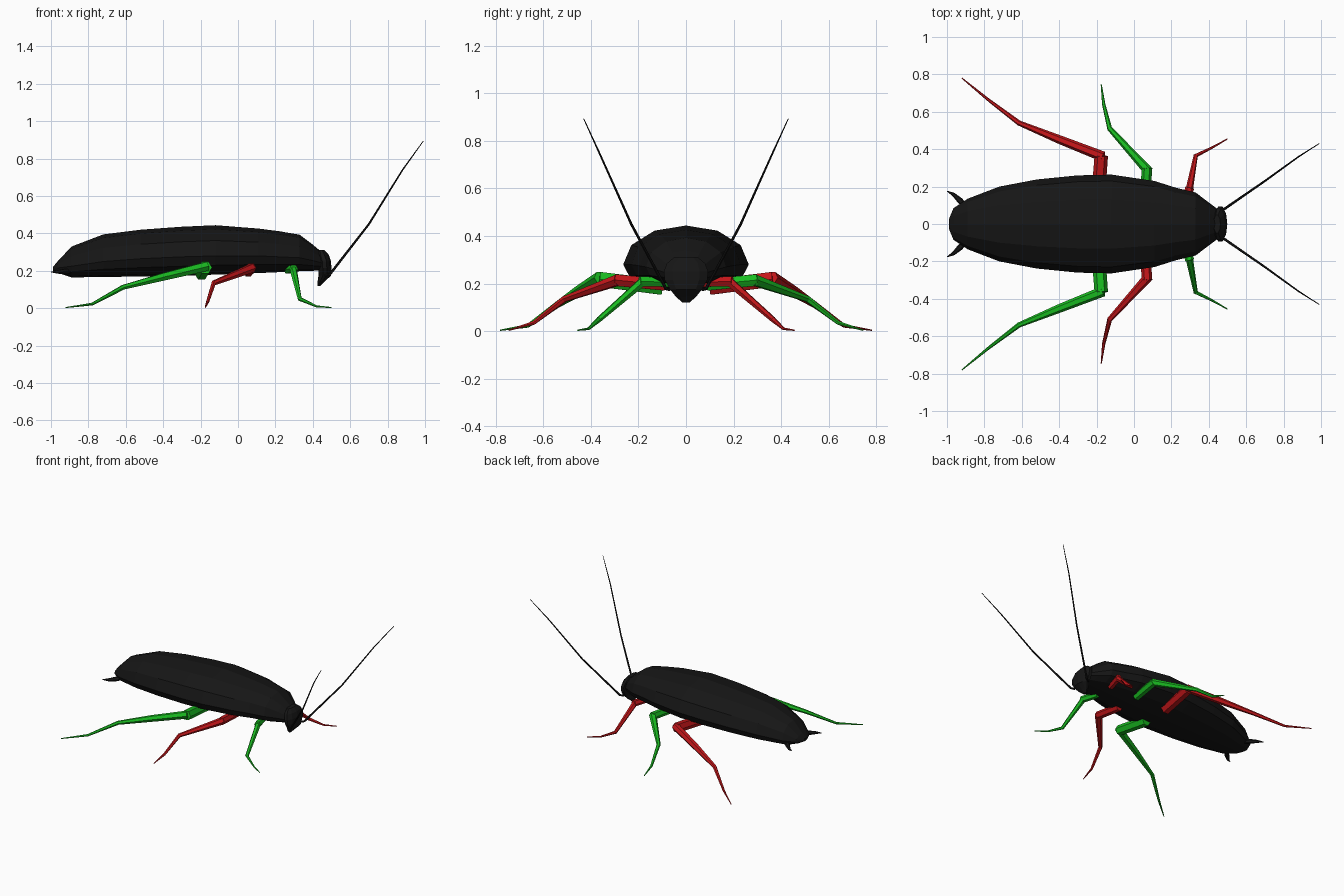
import bpy, math
from mathutils import Vector


def material(name, color):
    m = bpy.data.materials.new(name)
    m.diffuse_color = (*color, 1)
    return m


BLACK = material("black_shell", (0.008, 0.008, 0.008))
RED = material("red_leg", (0.55, 0.008, 0.01))
GREEN = material("green_leg", (0.01, 0.5, 0.015))


def loft(name, rings, mat):
    """Skin equal-length rings of points and cap both ends."""
    n = len(rings[0])
    verts = [tuple(p) for r in rings for p in r]
    faces = [(i * n + j, i * n + (j + 1) % n, (i + 1) * n + (j + 1) % n, (i + 1) * n + j)
             for i in range(len(rings) - 1) for j in range(n)]
    faces.append(tuple(reversed(range(n))))
    faces.append(tuple(range(len(verts) - n, len(verts))))
    me = bpy.data.meshes.new(name)
    me.from_pydata(verts, [], faces)
    ob = bpy.data.objects.new(name, me)
    bpy.context.collection.objects.link(ob)
    me.materials.append(mat)
    bpy.context.view_layer.objects.active = ob
    ob.select_set(True)
    bpy.ops.object.mode_set(mode='EDIT')
    bpy.ops.mesh.select_all(action='SELECT')
    bpy.ops.mesh.normals_make_consistent(inside=False)
    bpy.ops.object.mode_set(mode='OBJECT')
    ob.select_set(False)
    return ob


def tube(name, points, side, mat, sides=6):
    """Tapered limb through (x, y, z, radius) points; side = -1 mirrors in y."""
    pts = [Vector((x, y * side, z)) for x, y, z, r in points]
    rings = []
    for i, p in enumerate(pts):
        t = (pts[min(i + 1, len(pts) - 1)] - pts[max(i - 1, 0)]).normalized()
        u = t.cross(Vector((0, 0, 1))).normalized()
        v = u.cross(t)
        r = points[i][3]
        rings.append([p + r * (math.cos(a) * u + math.sin(a) * v)
                      for a in (2 * math.pi * k / sides for k in range(sides))])
    return loft(name, rings, mat)


# Body: x, half width, top z, rim z, bottom z
body = [(-0.99, 0.025, 0.22, 0.21, 0.2), (-0.965, 0.085, 0.25, 0.215, 0.19),
        (-0.89, 0.135, 0.33, 0.225, 0.165), (-0.72, 0.2, 0.395, 0.25, 0.167),
        (-0.52, 0.238, 0.42, 0.265, 0.17), (-0.3, 0.26, 0.436, 0.275, 0.174),
        (-0.12, 0.264, 0.444, 0.28, 0.18), (0.11, 0.23, 0.426, 0.28, 0.188),
        (0.22, 0.195, 0.412, 0.275, 0.193), (0.33, 0.168, 0.393, 0.27, 0.198),
        (0.40, 0.115, 0.34, 0.255, 0.2), (0.46, 0.07, 0.29, 0.24, 0.205)]
# Half cross-section: width fraction, height fraction (negative is belly)
half = [(0.5, 0.87), (0.87, 0.5), (1, 0), (0.9, -0.5), (0.55, -0.9)]
section = [(0, 1)] + half + [(0, -1)] + [(-a, b) for a, b in reversed(half)]
loft("body", [[(x, a * w, rim + b * ((top - rim) if b > 0 else (rim - bot)))
               for a, b in section] for x, w, top, rim, bot in body], BLACK)

# Head: z, centre x, half depth, half width, from chin to crown
head = [(0.12, 0.434, 0.008, 0.015), (0.145, 0.446, 0.02, 0.045),
        (0.175, 0.464, 0.034, 0.07), (0.215, 0.464, 0.035, 0.094),
        (0.25, 0.462, 0.036, 0.098), (0.285, 0.452, 0.034, 0.085), (0.312, 0.444, 0.018, 0.05)]
loft("head", [[(cx + d * math.cos(a), w * math.sin(a), z)
               for a in (math.pi * k / 5 for k in range(10))] for z, cx, d, w in head], BLACK)

# Legs: coxa then the tapering lower leg
legs = {
    "front": ([(0.265, 0.07, 0.205, 0.022), (0.298, 0.195, 0.21, 0.024)],
              [(0.295, 0.18, 0.21, 0.02), (0.33, 0.365, 0.05, 0.012),
               (0.42, 0.41, 0.01, 0.006), (0.5, 0.455, 0.004, 0.003)]),
    "middle": ([(0.055, 0.09, 0.195, 0.028), (0.07, 0.3, 0.215, 0.028)],
               [(0.075, 0.285, 0.215, 0.026), (-0.13, 0.51, 0.135, 0.014),
                (-0.162, 0.64, 0.035, 0.009), (-0.175, 0.745, 0.004, 0.003)]),
    "hind": ([(-0.195, 0.1, 0.185, 0.037), (-0.175, 0.365, 0.218, 0.036)],
             [(-0.165, 0.36, 0.225, 0.028), (-0.4, 0.452, 0.168, 0.023),
              (-0.615, 0.54, 0.112, 0.014), (-0.78, 0.665, 0.022, 0.008),
              (-0.92, 0.78, 0.004, 0.003)]),
}
for side, label in ((1, "left"), (-1, "right")):
    for i, (name, (coxa, lower)) in enumerate(legs.items()):
        mat = RED if (i % 2 == 0) == (side == 1) else GREEN
        tube(f"{name}_{label}_coxa", coxa, side, mat)
        tube(f"{name}_{label}_leg", lower, side, mat)
    # Antennae and tail spikes
    tube(f"{label}_antenna", [(0.465, 0.07, 0.175, 0.007), (0.49, 0.085, 0.18, 0.007),
                              (0.7, 0.23, 0.45, 0.0055), (0.88, 0.36, 0.74, 0.004),
                              (0.99, 0.43, 0.893, 0.002)], side, BLACK)
    tube(f"{label}_tail_spike", [(-0.89, 0.08, 0.2, 0.014), (-0.93, 0.125, 0.196, 0.016),
                                 (-0.965, 0.158, 0.194, 0.01), (-1.0, 0.176, 0.194, 0.002)],
         side, BLACK)
